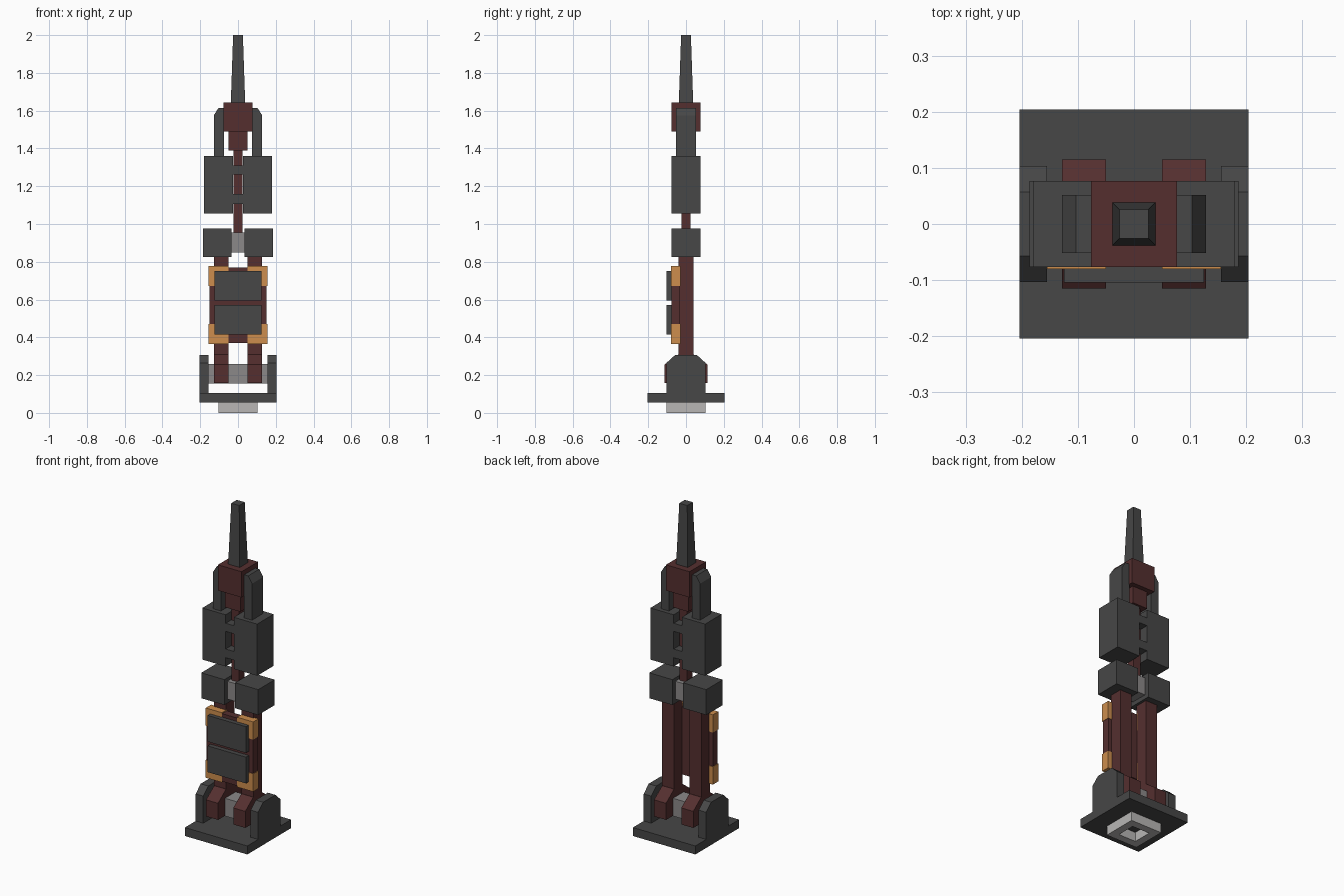
import bpy, bmesh

if "Cube" in bpy.data.objects:
    bpy.data.objects.remove(bpy.data.objects["Cube"])


def make_mat(name, rgb):
    m = bpy.data.materials.new(name)
    m.diffuse_color = (*rgb, 1)
    m.use_nodes = True
    m.node_tree.nodes["Principled BSDF"].inputs["Base Color"].default_value = m.diffuse_color
    return m


DARK = make_mat("charcoal", (0.063, 0.063, 0.063))
RED = make_mat("dark_red", (0.089, 0.028, 0.028))
ORANGE = make_mat("amber", (0.61, 0.27, 0.075))
MID = make_mat("mid_grey", (0.26, 0.25, 0.25))
LIGHT = make_mat("light_grey", (0.48, 0.47, 0.46))


def finish(name, bm, mat):
    bmesh.ops.recalc_face_normals(bm, faces=bm.faces)
    me = bpy.data.meshes.new(name)
    bm.to_mesh(me)
    bm.free()
    me.materials.append(mat)
    ob = bpy.data.objects.new(name, me)
    bpy.context.collection.objects.link(ob)
    return ob


def box(name, x, y, z, mat, taper=1.0):
    """Box from (min, max) ranges; taper scales the top about the origin."""
    bm = bmesh.new()
    rings = []
    for h, s in ((z[0], 1), (z[1], taper)):
        rings.append([bm.verts.new((a * s, b * s, h)) for a, b in
                      ((x[0], y[0]), (x[1], y[0]), (x[1], y[1]), (x[0], y[1]))])
    lo, hi = rings
    bm.faces.new(lo[::-1])
    bm.faces.new(hi)
    for i in range(4):
        j = (i + 1) % 4
        bm.faces.new((lo[i], lo[j], hi[j], hi[i]))
    return finish(name, bm, mat)


def prism(name, profile, axis, span, mat):
    """Extrude a (horizontal, z) profile along x or y."""
    bm = bmesh.new()
    ends = []
    for d in span:
        ends.append([bm.verts.new((d, h, z) if axis == "x" else (h, d, z))
                     for h, z in profile])
    a, b = ends
    bm.faces.new(a)
    bm.faces.new(b[::-1])
    for i in range(len(a)):
        j = (i + 1) % len(a)
        bm.faces.new((a[i], a[j], b[j], b[i]))
    return finish(name, bm, mat)


def sym(h):
    return (-h, h)


def side(s, a, b):
    return tuple(sorted((s * a, s * b)))


# Square foot ring (open underneath) and base plate
for s, n in ((-1, "left"), (1, "right")):
    box(f"foot_ring_{n}", side(s, 0.057, 0.103), sym(0.103), (0, 0.055), LIGHT)
    box(f"foot_ring_{'front' if s < 0 else 'back'}", sym(0.057),
        side(s, 0.057, 0.103), (0, 0.055), LIGHT)
box("base_plate", sym(0.204), sym(0.204), (0.055, 0.105), DARK)

# Hip axle and shoulder core
box("axle", sym(0.155), sym(0.05), (0.155, 0.26), MID)
box("collar_core", sym(0.036), sym(0.05), (0.85, 0.955), MID)

# Mirrored parts
bracket = [(-0.103, 0.105), (0.103, 0.105), (0.103, 0.265),
           (0.057, 0.307), (-0.057, 0.307), (-0.103, 0.265)]
shoe = [(-0.115, 0.157), (0.115, 0.157), (0.115, 0.255),
        (0.04, 0.31), (-0.04, 0.31), (-0.115, 0.255)]
for s, n in ((-1, "left"), (1, "right")):
    prism(f"bracket_{n}", bracket, "x", side(s, 0.155, 0.204), DARK)
    prism(f"shoe_{n}", shoe, "x", side(s, 0.05, 0.128), RED)
    box(f"column_{n}", side(s, 0.05, 0.128), sym(0.039), (0.31, 0.83), RED)
    box(f"collar_{n}", side(s, 0.035, 0.186), sym(0.077), (0.825, 0.975), DARK)
    box(f"upper_block_{n}", side(s, 0.027, 0.179), sym(0.077), (1.055, 1.36), DARK)
    fin = [(s * h, z) for h, z in ((0.075, 1.36), (0.128, 1.36), (0.128, 1.575),
                                   (0.103, 1.615), (0.075, 1.615))]
    prism(f"fin_{n}", fin, "y", sym(0.052), DARK)
    # Amber corners of the front panel
    for z, m in (((0.365, 0.47), "lower"), ((0.672, 0.777), "upper")):
        box(f"panel_corner_{m}_{n}", side(s, 0.05, 0.155), (-0.08, -0.03), z, ORANGE)

# Front panel with two raised plates
box("panel", sym(0.152), (-0.077, -0.033), (0.37, 0.77), RED)
for z, m in (((0.415, 0.57), "lower"), ((0.595, 0.75), "upper")):
    box(f"panel_plate_{m}", sym(0.125), (-0.104, -0.077), z, DARK)

# Rod, and bridges closing the slot of the upper block
box("rod", sym(0.025), sym(0.025), (0.955, 1.4), RED)
for z, m in (((1.107, 1.158), "lower"), ((1.262, 1.31), "upper")):
    box(f"bridge_{m}", sym(0.027), sym(0.077), z, DARK)

# Neck, head and tapered spire
box("neck", sym(0.05), sym(0.05), (1.388, 1.49), RED)
box("head", sym(0.077), sym(0.077), (1.49, 1.642), RED)
box("spire", sym(0.038), sym(0.038), (1.642, 2.0), DARK, taper=0.68)
